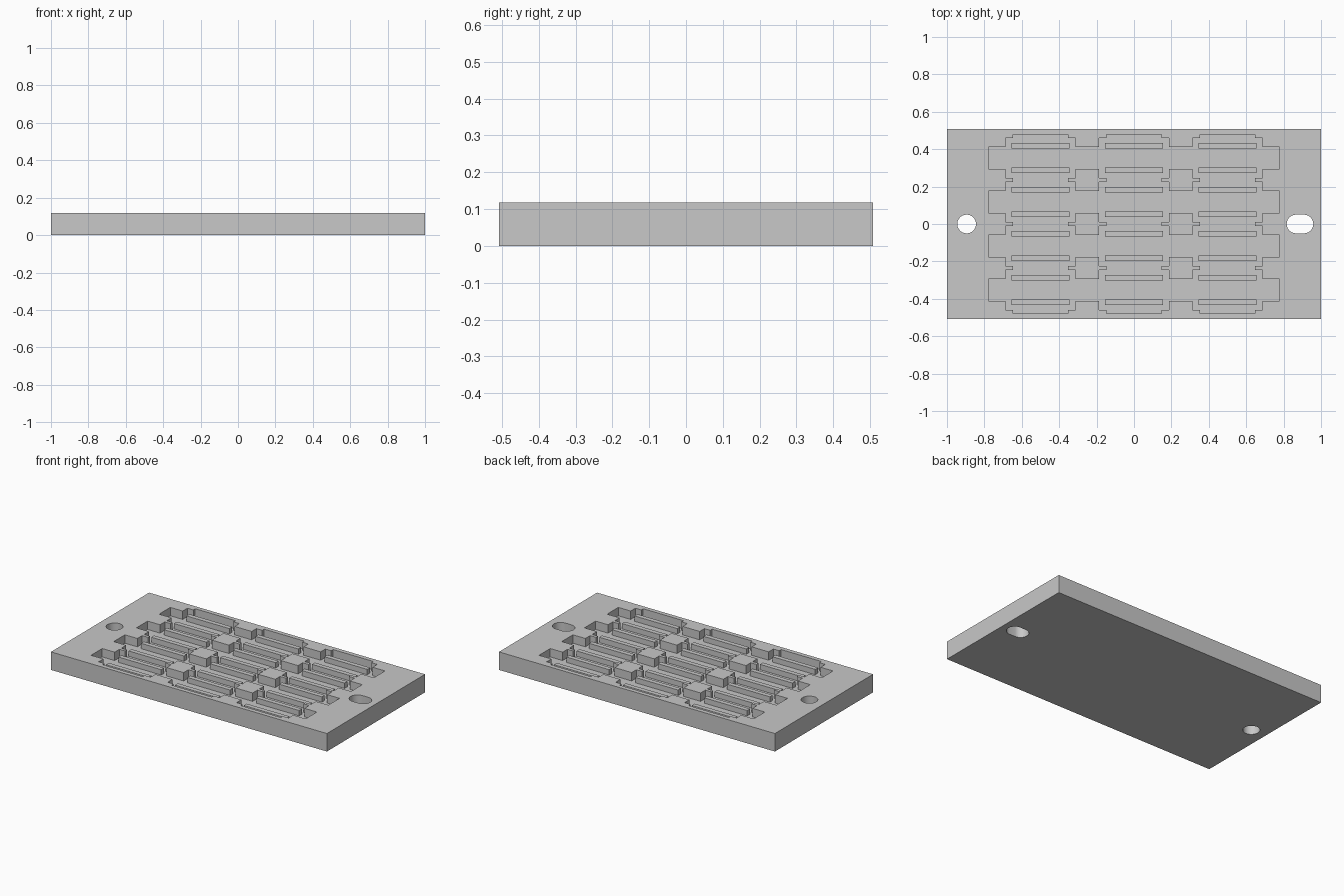
import bpy, bmesh, math

old = bpy.data.objects.get("Cube")
if old:
    bpy.data.objects.remove(old)

HEIGHT, DEPTH = 0.118, 0.055
FLOOR = HEIGHT - DEPTH
COLUMNS = (-0.5, 0.0, 0.5)
ROWS = (-0.3525, -0.1175, 0.1175, 0.3525)

gray = bpy.data.materials.new("plain_gray")
gray.use_nodes = True
gray.diffuse_color = (0.58, 0.58, 0.58, 1)
gray.node_tree.nodes["Principled BSDF"].inputs["Base Color"].default_value = (0.58, 0.58, 0.58, 1)


def to_object(name, bm):
    bmesh.ops.recalc_face_normals(bm, faces=bm.faces)
    mesh = bpy.data.meshes.new(name)
    bm.to_mesh(mesh)
    bm.free()
    mesh.materials.append(gray)
    obj = bpy.data.objects.new(name, mesh)
    bpy.context.collection.objects.link(obj)
    return obj


def extrude_up(bm, distance):
    res = bmesh.ops.extrude_face_region(bm, geom=list(bm.faces))
    verts = [v for v in res["geom"] if isinstance(v, bmesh.types.BMVert)]
    bmesh.ops.translate(bm, verts=verts, vec=(0, 0, distance))


def rect(bm, x0, x1, y0, y1, z):
    corners = ((x0, y0), (x1, y0), (x1, y1), (x0, y1))
    return bm.faces.new([bm.verts.new((x, y, z)) for x, y in corners])


def slot_cutter(name, cx, radius, half_straight):
    # Round or stretched hole through the plate
    bm = bmesh.new()
    verts = []
    for i in range(48):
        a = 2 * math.pi * (i + 0.5) / 48
        shift = math.copysign(half_straight, math.cos(a))
        verts.append(bm.verts.new((cx + shift + radius * math.cos(a),
                                   radius * math.sin(a), -0.1)))
    bm.faces.new(verts)
    extrude_up(bm, 0.4)
    return to_object(name, bm)


# Stepped pocket outline: rows of long channels widened at each column
regions = []
for y in ROWS:
    regions.append((-0.778, 0.778, y - 0.058, y + 0.058))
    for x in COLUMNS:
        for hx, hy in ((0.188, 0.107), (0.146, 0.127)):
            regions.append((x - hx, x + hx, y - hy, y + hy))

xs = sorted({round(v, 4) for r in regions for v in r[:2]})
ys = sorted({round(v, 4) for r in regions for v in r[2:]})
bm = bmesh.new()
for x0, x1 in zip(xs, xs[1:]):
    for y0, y1 in zip(ys, ys[1:]):
        mx, my = (x0 + x1) / 2, (y0 + y1) / 2
        if any(a < mx < b and c < my < d for a, b, c, d in regions):
            rect(bm, x0, x1, y0, y1, FLOOR)
bmesh.ops.remove_doubles(bm, verts=bm.verts, dist=0.0001)
extrude_up(bm, 0.2)
pocket = to_object("pocket_cutter", bm)

# Base plate with pockets and the two locating holes
bm = bmesh.new()
rect(bm, -1, 1, -0.508, 0.508, 0)
extrude_up(bm, HEIGHT)
plate = to_object("tray_plate", bm)
cutters = [pocket,
           slot_cutter("round_hole_cutter", -0.895, 0.05, 0),
           slot_cutter("slot_hole_cutter", 0.8875, 0.05, 0.021)]
bpy.context.view_layer.objects.active = plate
for cutter in cutters:
    cutter.hide_render = True
    mod = plate.modifiers.new(cutter.name, "BOOLEAN")
    mod.operation = "DIFFERENCE"
    mod.solver = "EXACT"
    mod.object = cutter
    bpy.ops.object.modifier_apply(modifier=mod.name)
for cutter in cutters:
    bpy.data.objects.remove(cutter)

# Paired support ribs standing on the pocket floor
bm = bmesh.new()
for y in ROWS:
    for x in COLUMNS:
        for side in (-1, 1):
            cy = y + side * 0.065
            rect(bm, x - 0.155, x + 0.155, cy - 0.015, cy + 0.015, FLOOR)
extrude_up(bm, 0.035)
ribs = to_object("support_ribs", bm)

# Smooth hole walls, sharp edges elsewhere
bpy.ops.object.select_all(action="DESELECT")
plate.select_set(True)
bpy.context.view_layer.objects.active = plate
bpy.ops.object.shade_smooth_by_angle(angle=math.radians(30))
